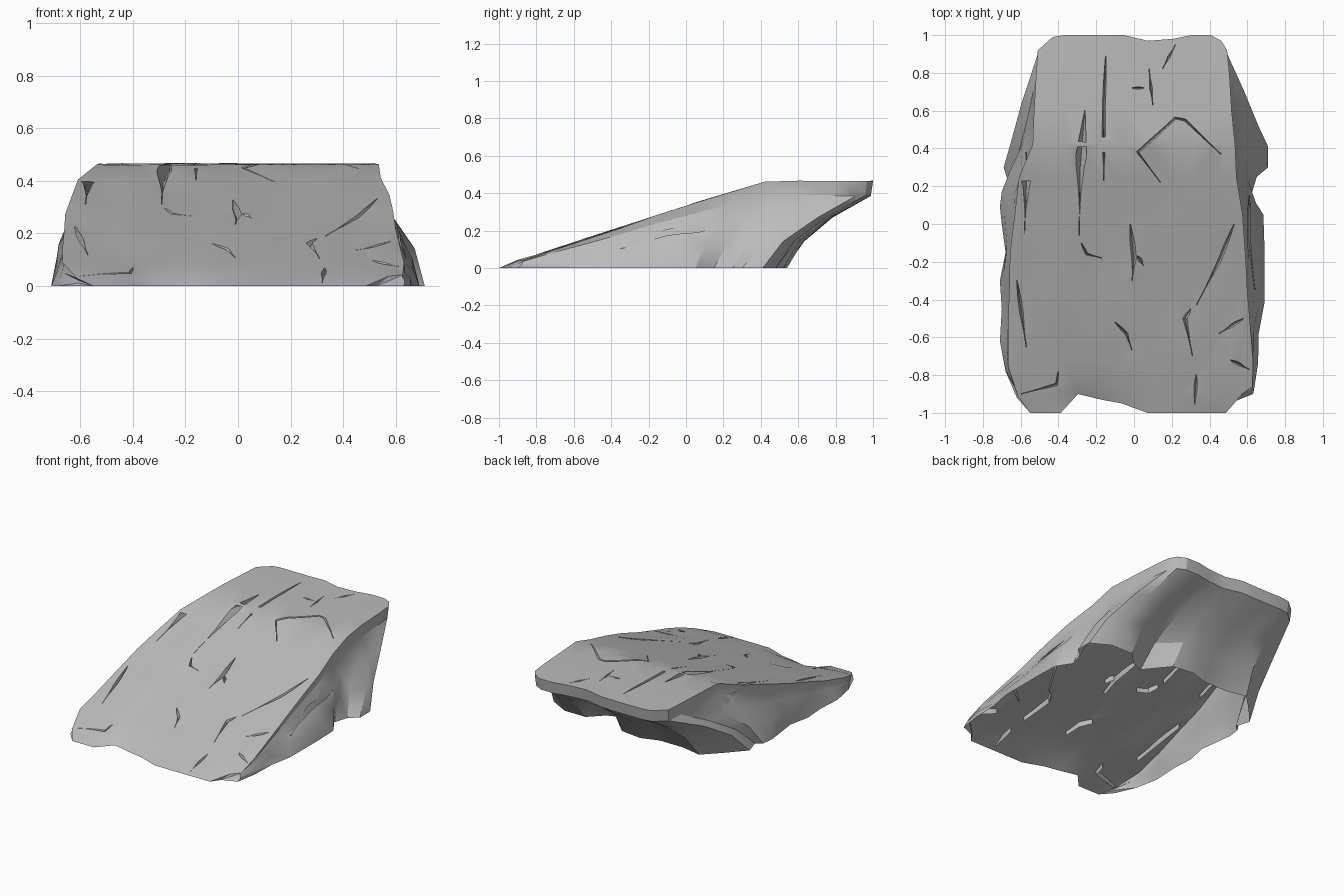
import bpy, bmesh, math, random
from mathutils import Vector
from mathutils.bvhtree import BVHTree

random.seed(4)
cube = bpy.data.objects.get("Cube")
if cube:
    bpy.data.objects.remove(cube)

stone = bpy.data.materials.new("grey stone")
stone.use_nodes = True
COLOUR = (0.5, 0.5, 0.5, 1)
stone.diffuse_color = COLOUR
stone.node_tree.nodes["Principled BSDF"].inputs["Base Color"].default_value = COLOUR


def make_object(name, bm):
    mesh = bpy.data.meshes.new(name)
    bm.to_mesh(mesh)
    obj = bpy.data.objects.new(name, mesh)
    bpy.context.collection.objects.link(obj)
    mesh.materials.append(stone)
    return obj


def wobble(amount):
    return random.uniform(-amount, amount)


# Stations along the slope: depth, height, left rim, right rim
slope = [(-1, 0, -.55, .53), (-.9, .04, -.61, .62), (-.75, .085, -.66, .64),
         (-.55, .15, -.67, .62), (-.35, .215, -.66, .61), (-.15, .28, -.65, .59),
         (.05, .345, -.63, .57), (.25, .405, -.6, .55), (.42, .46, -.54, .53),
         (.6, .465, -.53, .525), (.8, .465, -.52, .515), (.92, .465, -.51, .5)]
# Ground points below each rim station
right_base = [(.53, -1), (.63, -.9), (.655, -.75), (.66, -.58), (.69, -.42), (.69, -.25),
              (.69, -.1), (.685, .05), (.62, .15), (.65, .25), (.71, .3), (.71, .41)]
left_base = [(-.55, -1), (-.62, -.92), (-.68, -.78), (-.71, -.62), (-.7, -.45), (-.71, -.3),
             (-.68, -.15), (-.7, 0), (-.71, .09), (-.7, .17), (-.66, .2), (-.69, .3)]
# Columns across the slope, with front notch, back edge, and ground point of the back wall
across = [-1, -.85, -.7, -.53, -.3, -.1, .15, .4, .6, .8, .92, 1]
notch = [0, 0, 0, .1, .07, .05, 0, 0, 0, 0, 0, .06]
back_edge = [0, .07, .08, .08, .08, .08, .05, .06, .08, .08, .05, 0]
back_base = [left_base[-1], (-.58, .42), (-.47, .53), (-.33, .5), (-.15, .5), (-.03, .54),
             (.12, .52), (.25, .36), (.33, .39), (.42, .48), (.58, .48), right_base[-1]]

# Walking surface
bm = bmesh.new()
last = len(slope) - 1
grid = []
for r, (y, z, left, right) in enumerate(slope):
    row = []
    for c, u in enumerate(across):
        x = (left + right) / 2 + u * (right - left) / 2
        edge = notch[c] * max(0, 1 - r / 3) + back_edge[c] * max(0, (r - 8) / 3)
        lift = 0 if r == 0 else wobble(.006 if r < 8 else .002)
        side = 0 if r == 0 else wobble(.01)
        row.append(bm.verts.new((x + side, y + edge, z + lift)))
    grid.append(row)
for r in range(last):
    for c in range(last):
        bm.faces.new((grid[r][c], grid[r][c + 1], grid[r + 1][c + 1], grid[r + 1][c]))

# Flanks and undercut back wall, following the rim from front right round to front left
rim, ground, bend = [], [], []
for r in range(last + 1):
    rim.append(grid[r][last])
    ground.append(right_base[r])
    bend.append(1 + .5 * r / last)
for c in range(last - 1, 0, -1):
    rim.append(grid[last][c])
    ground.append(back_base[c])
    bend.append(1.6)
for r in range(last, -1, -1):
    rim.append(grid[r][0])
    ground.append(left_base[r])
    bend.append(1 + .5 * r / last)

previous = rim
for t in (1, .7, .37, 0):
    ring = []
    for top, (gx, gy), power in zip(rim, ground, bend):
        if top.co.z < .001:
            ring.append(top)
            continue
        f = t ** power
        shift = wobble(.012) if 0 < t < 1 else 0
        x = gx + (top.co.x * .995 - gx) * f + shift
        y = gy + (top.co.y - .012 - gy) * f + shift
        ring.append(bm.verts.new((x, y, top.co.z * .83 * t)))
    for i in range(len(rim) - 1):
        loop = []
        for v in (previous[i + 1], previous[i], ring[i], ring[i + 1]):
            if v not in loop:
                loop.append(v)
        if len(loop) > 2:
            bm.faces.new(loop)
    previous = ring

# Temporary floor keeps the rock solid while cracks are cut
bm.faces.new(grid[0][1:last] + previous)
bmesh.ops.recalc_face_normals(bm, faces=bm.faces[:])
bmesh.ops.triangulate(bm, faces=bm.faces[:])
tree = BVHTree.FromBMesh(bm)
rock = make_object("rock_ramp", bm)
bm.free()

# Cracks: half width, then the path seen from above
cracks = [
    (.008, [(-.15, .89), (-.16, .6), (-.16, .23)]),
    (.022, [(-.26, .6), (-.285, .3), (-.29, -.06)]),
    (.007, [(-.28, -.1), (-.25, -.16), (-.17, -.18)]),
    (.008, [(.08, .82), (.09, .72), (.1, .63)]),
    (.006, [(-.01, .72), (.07, .72)]),
    (.007, [(.14, .22), (.02, .38), (.22, .56), (.27, .55), (.46, .37)]),
    (.014, [(-.02, 0), (0, -.18), (-.01, -.3)]),
    (.01, [(.02, -.17), (.05, -.22)]),
    (.012, [(.3, -.45), (.27, -.5), (.31, -.7)]),
    (.008, [(-.1, -.52), (-.04, -.58), (-.01, -.67)]),
    (.008, [(-.6, -.9), (-.41, -.85), (-.4, -.78)]),
    (.009, [(.33, -.8), (.32, -.97)]),
    (.009, [(.51, -.72), (.61, -.77)]),
    (.009, [(.45, -.58), (.58, -.5)]),
    (.01, [(.53, 0), (.45, -.2), (.33, -.43)]),
    (.018, [(-.57, .38), (-.57, .2), (-.58, -.05)]),
    (.01, [(-.62, -.3), (-.57, -.65)]),
    (.008, [(.15, .82), (.22, .95)]),
    (.012, [(.61, .15), (.61, -.1), (.64, -.35)]),
]


def add_wedge(bm, width, path):
    """V-shaped strip following the surface, narrow at both ends."""
    points = [Vector((x, y, 0)) for x, y in path]
    if len(points) == 2:
        points.insert(1, (points[0] + points[1]) / 2)
    rings = []
    end = len(points) - 1
    for i, p in enumerate(points):
        along = (points[min(i + 1, end)] - points[max(i - 1, 0)]).normalized()
        half = Vector((-along.y, along.x, 0)) * (width * 1.6 if 0 < i < end else .002)
        hit = tree.ray_cast(Vector((p.x, p.y, 2)), Vector((0, 0, -1)))[0]
        z = hit.z if hit else 0
        up = Vector((0, 0, z + .02))
        deep = Vector((0, 0, z - min(.03, z * .6)))
        rings.append([bm.verts.new(q) for q in (p + half + up, p - half + up, p + deep)])
    for a, b in zip(rings, rings[1:]):
        for k in range(3):
            n = (k + 1) % 3
            bm.faces.new((a[k], a[n], b[n], b[k]))
    bm.faces.new(rings[0][::-1])
    bm.faces.new(rings[-1])


bm = bmesh.new()
for width, path in cracks:
    add_wedge(bm, width, path)
bmesh.ops.recalc_face_normals(bm, faces=bm.faces[:])
bmesh.ops.triangulate(bm, faces=bm.faces[:])
cutter = make_object("crack_cutter", bm)
bm.free()
cutter.hide_render = True

bpy.ops.object.select_all(action="DESELECT")
bpy.context.view_layer.objects.active = rock
rock.select_set(True)
cut = rock.modifiers.new("cracks", "BOOLEAN")
cut.operation = "DIFFERENCE"
cut.solver = "EXACT"
cut.object = cutter
bpy.ops.object.modifier_apply(modifier=cut.name)
bpy.data.objects.remove(cutter)

# Open the underside again
bm = bmesh.new()
bm.from_mesh(rock.data)
floor = [f for f in bm.faces if all(abs(v.co.z) < .0005 for v in f.verts)]
bmesh.ops.delete(bm, geom=floor, context="FACES")
bm.to_mesh(rock.data)
bm.free()
bpy.ops.object.shade_smooth_by_angle(angle=math.radians(28))
